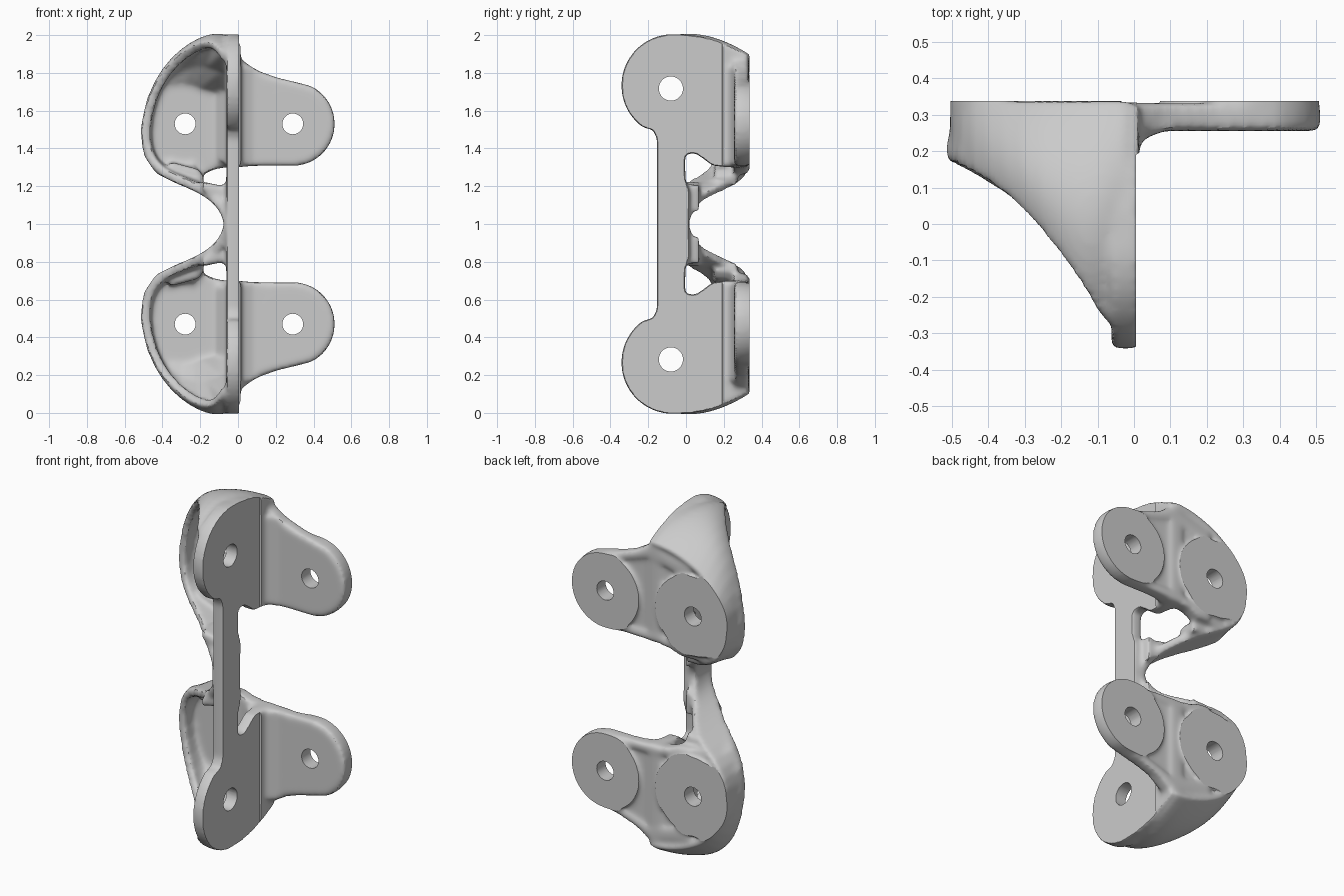
import bpy, bmesh
from math import cos, sin, radians, hypot

if "Cube" in bpy.data.objects:
    bpy.data.objects.remove(bpy.data.objects["Cube"])


def arc(cx, cz, r, a0, a1, n=24):
    return [(cx + r * cos(radians(a0 + (a1 - a0) * i / n)),
             cz + r * sin(radians(a0 + (a1 - a0) * i / n))) for i in range(n + 1)]


def prism(bm, pts, axis, a, b):
    """Extrude a (x,z) profile along y, a (y,z) profile along x, or (x,y) along z."""
    place = {'y': lambda p, d: (p[0], d, p[1]), 'x': lambda p, d: (d, p[0], p[1]),
             'z': lambda p, d: (p[0], p[1], d)}[axis]
    lo = [bm.verts.new(place(p, a)) for p in pts]
    hi = [bm.verts.new(place(p, b)) for p in pts]
    n = len(pts)
    faces = [bm.faces.new(lo), bm.faces.new(hi[::-1])]
    faces += [bm.faces.new((lo[i], hi[i], hi[(i + 1) % n], lo[(i + 1) % n])) for i in range(n)]
    bmesh.ops.recalc_face_normals(bm, faces=faces)


def make(name, bm):
    me = bpy.data.meshes.new(name)
    bm.to_mesh(me)
    bm.free()
    ob = bpy.data.objects.new(name, me)
    bpy.context.collection.objects.link(ob)
    return ob


def apply(ob, kind, **props):
    m = ob.modifiers.new(kind, kind)
    for k, v in props.items():
        setattr(m, k, v)
    bpy.context.view_layer.objects.active = ob
    bpy.ops.object.modifier_apply(modifier=m.name)


bm = bmesh.new()
# upright web with round lobe at the front and a notch above the strut
web = [(0.33, 1.30), (0.33, 1.895), (0.24, 1.94), (0.14, 1.98), (0.04, 2.0)]
web += arc(-0.07, 1.733, 0.272, 90, 235)
web += [(-0.175, 1.50), (-0.153, 1.45), (-0.153, 0.96), (0.012, 0.96), (0.02, 1.17),
        (-0.003, 1.235), (-0.005, 1.37), (0.05, 1.375), (0.10, 1.34), (0.14, 1.31), (0.22, 1.30)]
prism(bm, web, 'x', -0.062, 0.014)
# right tab and floor of the cup
tab = [(-0.05, 1.30), (-0.05, 1.88), (0.02, 1.87), (0.08, 1.825), (0.16, 1.785), (0.27, 1.76)]
tab += arc(0.29, 1.53, 0.222, 65, -90) + [(0.15, 1.31)]
prism(bm, tab, 'y', 0.255, 0.318)
floor = [(0, 1.31), (0, 1.88), (-0.1, 1.87), (-0.2, 1.84), (-0.31, 1.79), (-0.41, 1.71),
         (-0.47, 1.62), (-0.49, 1.5), (-0.47, 1.38), (-0.41, 1.29), (-0.3, 1.26),
         (-0.18, 1.265), (-0.1, 1.30)]
prism(bm, floor, 'y', 0.25, 0.318)
# raised round pads on the back
prism(bm, arc(0.29, 1.53, 0.217, 0, 352.5, 47), 'y', 0.26, 0.36)
prism(bm, arc(-0.275, 1.53, 0.23, 0, 352.5, 47), 'y', 0.26, 0.36)
# ribs along the upper and lower edge of the back valley
prism(bm, [(-0.25, 1.80), (0.0, 1.86), (0.08, 1.82), (0.25, 1.76), (0.25, 1.72),
           (0.08, 1.775), (0.0, 1.80), (-0.25, 1.73)], 'y', 0.27, 0.333)
prism(bm, [(-0.25, 1.27), (0, 1.31), (0.25, 1.312), (0.25, 1.35), (0, 1.35), (-0.25, 1.32)],
      'y', 0.27, 0.333)
# fillets where the web meets the tab and the floor
prism(bm, [(0, 0.20), (0.03, 0.235), (0.10, 0.262), (0, 0.29)], 'z', 1.315, 1.83)
prism(bm, [(-0.05, 0.17), (-0.05, 0.29), (-0.13, 0.26)], 'z', 1.33, 1.86)
# gussets between strut and web, and between strut and cup
prism(bm, [(-0.04, 1.06), (-0.04, 1.21), (-0.10, 1.205), (-0.19, 1.225), (-0.19, 1.18),
           (-0.12, 1.12)], 'y', -0.08, 0.07)
prism(bm, [(-0.36, 1.25), (-0.36, 1.33), (-0.21, 1.29), (-0.18, 1.25), (-0.19, 1.205)],
      'y', 0.15, 0.275)
body = make("bracket", bm)

# cup wall: back edge and front edge, running from the top round to the middle strut
back = [(-0.02, 0.345, 1.895), (-0.06, 0.345, 1.89), (-0.11, 0.345, 1.885), (-0.20, 0.345, 1.86),
        (-0.31, 0.345, 1.81), (-0.41, 0.345, 1.73), (-0.48, 0.345, 1.63), (-0.507, 0.345, 1.5),
        (-0.487, 0.345, 1.37), (-0.42, 0.34, 1.28), (-0.30, 0.30, 1.225), (-0.20, 0.22, 1.18),
        (-0.12, 0.09, 1.125), (-0.08, 0.03, 1.06), (-0.068, 0.01, 0.97)]
front = [(-0.03, -0.30, 1.87), (-0.085, -0.27, 1.91), (-0.13, -0.19, 1.965), (-0.20, -0.09, 1.968),
         (-0.30, 0.035, 1.915), (-0.40, 0.115, 1.82), (-0.482, 0.16, 1.68), (-0.522, 0.175, 1.5),
         (-0.504, 0.165, 1.36), (-0.435, 0.135, 1.258), (-0.30, 0.05, 1.20), (-0.20, -0.04, 1.16),
         (-0.12, -0.10, 1.10), (-0.08, -0.13, 1.035), (-0.07, -0.145, 0.97)]
bm = bmesh.new()
N = 8
rows = []
for i, (a, b) in enumerate(zip(back, front)):
    bulge = (0.15, 0.14, 0.10, 0.08)[min(i, 3)]
    row = []
    for j in range(N + 1):
        t = j / N
        p = [u + (v - u) * t for u, v in zip(a, b)]
        p[2] += bulge * 4 * t * (1 - t) * max(0, (p[2] - 1.55) / 0.45)
        row.append(bm.verts.new(p))
    rows.append(row)
for r, s in zip(rows, rows[1:]):
    for j in range(N):
        bm.faces.new((r[j], s[j], s[j + 1], r[j + 1]))
wall = make("cup_wall", bm)
apply(wall, 'SUBSURF', levels=1, boundary_smooth='PRESERVE_CORNERS')
apply(wall, 'SOLIDIFY', thickness=0.048, offset=-1)

# sloped inside of the cup, from the wall down to the round seat around the hole
bm = bmesh.new()
rings = []
for i, (a, b) in enumerate(list(zip(back, front))[:12]):
    b = [u + (v - u) * 0.85 for u, v in zip(a, b)]
    dx, dz = b[0] + 0.28, b[2] - 1.53
    k = 0.19 / hypot(dx, dz)
    m = (-0.28 + dx * k, 0.262, 1.53 + dz * k)
    if i < 2:
        m = (-0.05 - 0.05 * i, 0.20 + 0.03 * i, 1.70)
    q = [(u + v) / 2 for u, v in zip(b, m)]
    q[1] += 0.03
    c = (a[0] * 0.97, a[1] - 0.03, 1.53 + (a[2] - 1.53) * 0.97)
    rings.append([bm.verts.new(p) for p in (c, b, q, m)])
for r, s in zip(rings, rings[1:]):
    for j in range(4):
        bm.faces.new((r[j], r[(j + 1) % 4], s[(j + 1) % 4], s[j]))
bm.faces.new(rings[0])
bm.faces.new(rings[-1])
bmesh.ops.recalc_face_normals(bm, faces=bm.faces)
slope = make("cup_slope", bm)

# join, mirror to the lower half, fuse and soften
bpy.ops.object.select_all(action='DESELECT')
for ob in (wall, slope, body):
    ob.select_set(True)
bpy.context.view_layer.objects.active = body
bpy.ops.object.join()
centre = bpy.data.objects.new("mirror_centre", None)
centre.location = (0, 0, 1)
centre.hide_render = True
bpy.context.collection.objects.link(centre)
bpy.context.view_layer.update()
apply(body, 'MIRROR', use_axis=(False, False, True), mirror_object=centre, use_mirror_merge=False)
apply(body, 'REMESH', mode='VOXEL', voxel_size=0.0115)
apply(body, 'SMOOTH', factor=0.5, iterations=14)

# trim flat the back pads and the right side of the web
trims = bmesh.new()
prism(trims, [(-1, -1), (1, -1), (1, 3), (-1, 3)], 'y', 0.337, 0.6)
prism(trims, [(0.006, -0.6), (0.3, -0.6), (0.3, 0.185), (0.02, 0.2), (0.006, 0.19)], 'z', -1, 3)
# bolt holes
holes = bmesh.new()
for s in (-1, 1):
    for x in (-0.28, 0.29):
        prism(holes, arc(x, 1 + s * 0.53, 0.055, 0, 350, 35), 'y', 0.1, 0.6)
    prism(holes, arc(-0.08, 1 + s * 0.717, 0.064, 0, 350, 35), 'x', -0.2, 0.2)
for name, cut in (("trim_cutter", trims), ("hole_cutter", holes)):
    ob = make(name, cut)
    ob.hide_render = True
    apply(body, 'BOOLEAN', operation='DIFFERENCE', solver='EXACT', object=ob)
    bpy.data.objects.remove(ob)
bpy.data.objects.remove(centre)

bpy.ops.object.select_all(action='DESELECT')
body.select_set(True)
bpy.context.view_layer.objects.active = body
bpy.ops.object.shade_smooth_by_angle(angle=radians(28))
body.modifiers.new("even_shading", 'WEIGHTED_NORMAL').keep_sharp = True
